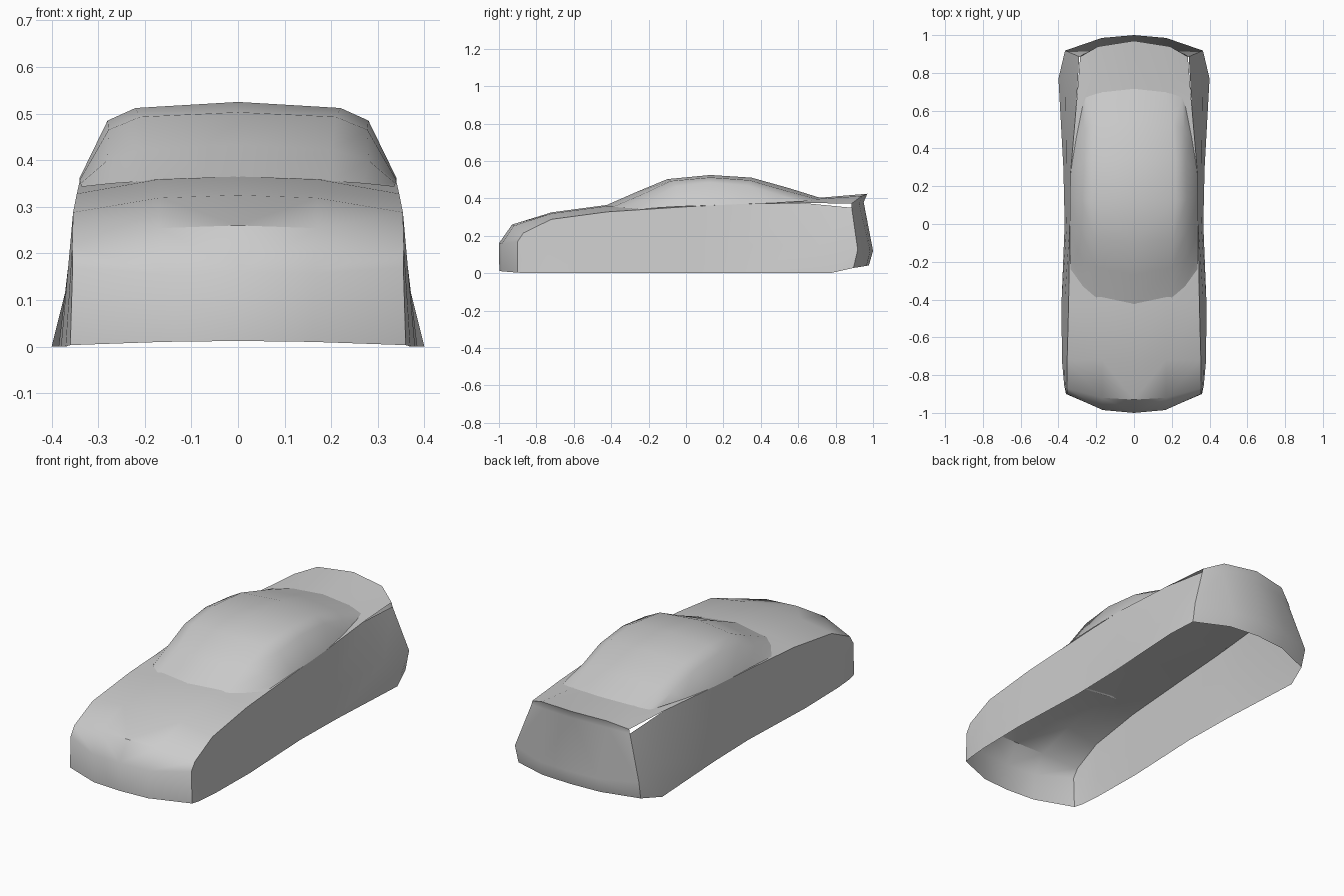
import bpy, bmesh
from math import radians


def add_grid(bm, rows):
    """Skin quads between successive rows of points."""
    vs = [[bm.verts.new(p) for p in row] for row in rows]
    for a, b in zip(vs, vs[1:]):
        for j in range(len(a) - 1):
            bm.faces.new((a[j], a[j + 1], b[j + 1], b[j]))


def make_part(name, grids, angle):
    """Build the right half from grids, weld, mirror and shade."""
    bm = bmesh.new()
    for g in grids:
        add_grid(bm, g)
    bmesh.ops.remove_doubles(bm, verts=bm.verts, dist=0.0005)
    me = bpy.data.meshes.new(name)
    bm.to_mesh(me)
    bm.free()
    ob = bpy.data.objects.new(name, me)
    bpy.context.collection.objects.link(ob)
    bpy.ops.object.select_all(action='DESELECT')
    bpy.context.view_layer.objects.active = ob
    ob.select_set(True)
    mod = ob.modifiers.new("Mirror", 'MIRROR')
    mod.use_clip = True
    bpy.ops.object.modifier_apply(modifier=mod.name)
    bpy.ops.object.shade_smooth_by_angle(angle=radians(angle))
    return ob


# Nose, bonnet, deck and tail: centre, middle and corner points per row
skin = [
    [(0, -.998, .012), (.16, -.985, .010), (.36, -.90, .003)],
    [(0, -1.0, .16), (.165, -.985, .157), (.355, -.90, .17)],
    [(0, -.93, .26), (.17, -.92, .254), (.356, -.87, .215)],
    [(0, -.72, .325), (.17, -.72, .319), (.354, -.72, .288)],
    [(0, -.42, .365), (.17, -.42, .359), (.346, -.42, .328)],
    [(0, 0, .375), (.17, 0, .370), (.340, 0, .355)],
    [(0, .30, .385), (.17, .30, .380), (.335, .28, .370)],
    [(0, .71, .403), (.18, .69, .396), (.306, .62, .376)],
    [(0, .97, .425), (.19, .94, .413), (.285, .885, .372)],
    [(0, .95, .38), (.19, .926, .37), (.29, .886, .350)],
    [(0, 1.0, .12), (.17, .985, .117), (.365, .918, .125)],
    [(0, .978, .042), (.17, .965, .039), (.36, .895, .028)],
]

# Side wall: shoulder line, sill line and a row between them
shoulder = [row[2] for row in skin[1:9]]
sill = [(.36, -.90, .003), (.37, -.85, 0), (.38, -.74, 0), (.385, -.45, 0),
        (.367, 0, 0), (.374, .30, 0), (.40, .77, 0), (.36, .895, .028)]
middle = [tuple(s * .6 + t * .4 for s, t in zip(a, b))
          for a, b in zip(sill, shoulder)]
middle[-1] = skin[10][2]
upper = shoulder[:-1] + [skin[9][2]]
side = [sill, middle, upper]
make_part("car_body", [skin, side], 35)

# Cabin shell: centre, roof, rail and base points per row
cabin = [
    [(0, -.43, .362), (.20, -.39, .355), (.27, -.33, .350), (.335, -.24, .343)],
    [(0, -.27, .432), (.20, -.23, .423), (.28, -.19, .400), (.338, -.15, .350)],
    [(0, -.10, .503), (.21, -.08, .493), (.278, -.05, .465), (.34, -.03, .357)],
    [(0, .13, .525), (.22, .13, .512), (.28, .13, .485), (.34, .12, .362)],
    [(0, .35, .511), (.22, .34, .497), (.275, .33, .468), (.335, .28, .369)],
    [(0, .55, .455), (.21, .53, .442), (.265, .50, .418), (.305, .46, .375)],
    [(0, .72, .402), (.17, .70, .396), (.255, .67, .386), (.275, .61, .384)],
]
make_part("cabin", [cabin], 60)
